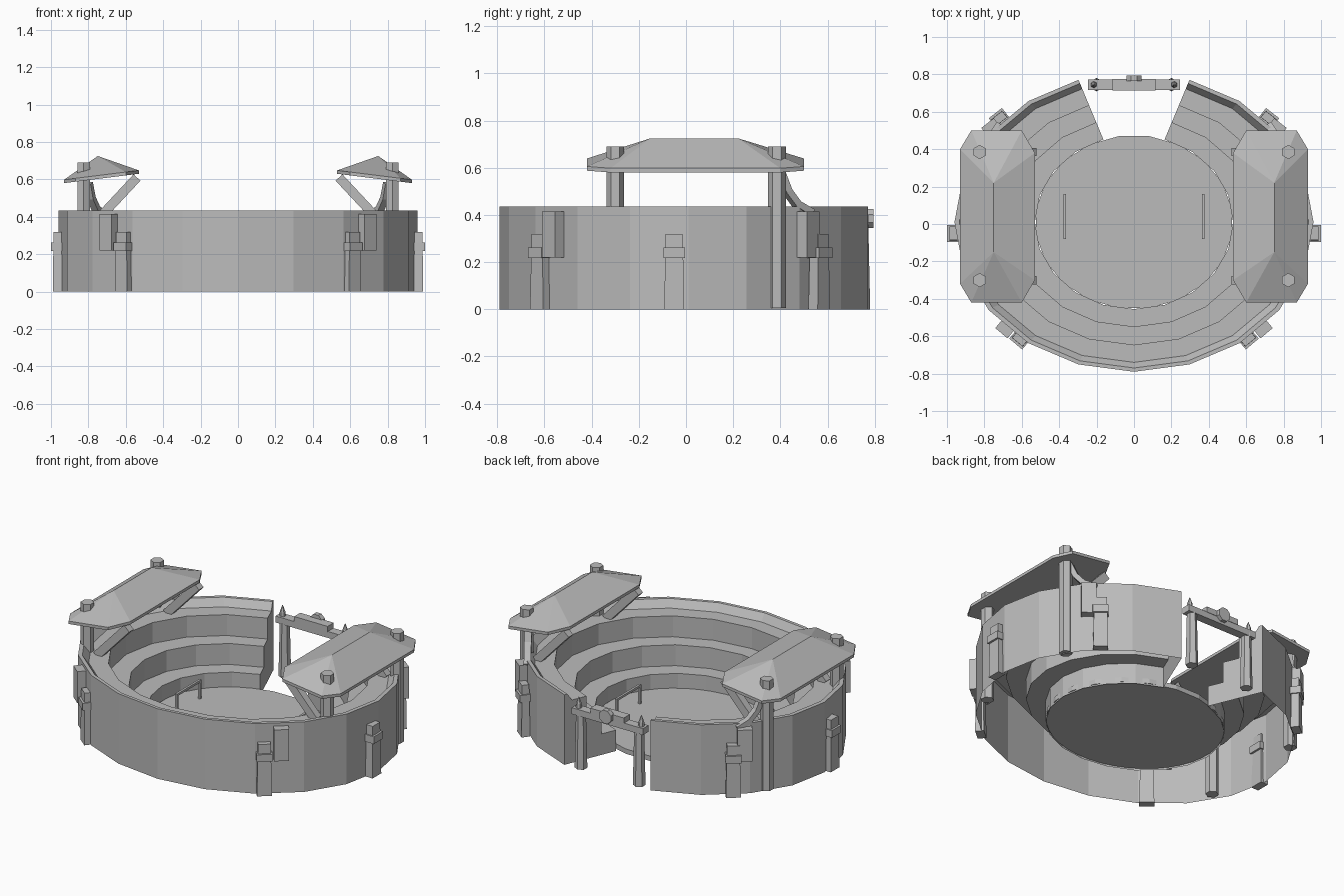
import bpy, bmesh, math
from mathutils import Vector, Matrix

if "Cube" in bpy.data.objects:
    bpy.data.objects.remove(bpy.data.objects["Cube"])

stone = bpy.data.materials.new("plain grey")
stone.use_nodes = True
GREY = (0.5, 0.5, 0.5, 1)
stone.diffuse_color = GREY
stone.node_tree.nodes["Principled BSDF"].inputs["Base Color"].default_value = GREY

CY, SIDES = 0.01, 20
OUTER, INNER = Vector((0.96, 0.80)), Vector((0.53, 0.465))


def finish(bm, name):
    bmesh.ops.recalc_face_normals(bm, faces=bm.faces)
    mesh = bpy.data.meshes.new(name)
    bm.to_mesh(mesh)
    bm.free()
    mesh.materials.append(stone)
    obj = bpy.data.objects.new(name, mesh)
    bpy.context.collection.objects.link(obj)
    return obj


def loft(name, rings, caps=True):
    """Skin a stack of equal closed loops."""
    bm = bmesh.new()
    loops = [[bm.verts.new(p) for p in ring] for ring in rings]
    n = len(loops[0])
    for a, b in zip(loops, loops[1:]):
        for i in range(n):
            j = (i + 1) % n
            bm.faces.new((a[i], a[j], b[j], b[i]))
    if caps:
        bm.faces.new(loops[0])
        bm.faces.new(loops[-1])
    return finish(bm, name)


def box(name, center, size, turn=0, taper=1):
    """Upright box turned about z, narrowed at the top by taper."""
    m = Matrix.Translation(center) @ Matrix.Rotation(turn, 4, "Z")
    hx, hy, hz = (s / 2 for s in size)
    corners = ((-1, -1), (1, -1), (1, 1), (-1, 1))
    return loft(name, [[m @ Vector((u * hx * t, v * hy * t, z)) for u, v in corners]
                       for z, t in ((-hz, 1), (hz, taper))])


def beam(name, path, width, depth, sides=4):
    """Sweep a polygon along a path lying in a vertical plane."""
    path = [Vector(p) for p in path]
    rings = []
    for i, p in enumerate(path):
        d = (path[min(i + 1, len(path) - 1)] - path[max(i - 1, 0)]).normalized()
        ref = Vector((0, 0, 1)) if abs(d.z) < 0.95 else Vector((1, 0, 0))
        side = d.cross(ref).normalized()
        up = side.cross(d)
        k = 1 / math.cos(math.pi / sides) / 2
        angles = [(j + 0.5) * math.tau / sides for j in range(sides)]
        rings.append([p + side * math.cos(a) * width * k + up * math.sin(a) * depth * k
                      for a in angles])
    return loft(name, rings)


def column(name, x, y, levels, sides=6):
    """Round-ish post from (height, radius) levels."""
    return loft(name, [[(x + r * math.sin(i * math.tau / sides),
                         y + r * math.cos(i * math.tau / sides), z)
                        for i in range(sides)] for z, r in levels])


# Tiered seating ring, open at the back and hollow underneath
profile = ((0, 0), (0, 0.435), (0.06, 0.435), (0.15, 0.39), (0.43, 0.39),
           (0.43, 0.26), (0.72, 0.26), (0.72, 0.13), (1, 0.13), (1, 0))
bm = bmesh.new()
sections = []
for k in range(1, SIDES):
    a = k * math.tau / SIDES
    radii = [(OUTER.lerp(INNER, f), z) for f, z in profile]
    sections.append([bm.verts.new((r.x * math.sin(a), CY + r.y * math.cos(a), z))
                     for r, z in radii])
for s, t in zip(sections, sections[1:]):
    for i in range(len(profile) - 1):
        bm.faces.new((s[i], s[i + 1], t[i + 1], t[i]))
bm.faces.new(sections[0])
bm.faces.new(sections[-1])
finish(bm, "seating_ring")

# Arena floor
loft("arena_floor", [[(INNER.x * math.sin((i + 0.5) * math.tau / SIDES),
                       CY + INNER.y * math.cos((i + 0.5) * math.tau / SIDES), z)
                      for i in range(SIDES)] for z in (0.01, 0.04)])

for s, label in ((1, "left"), (-1, "right")):
    # Canopy: tilted chamfered eave, flat below, hipped to a ridge above
    outline = ((0.93, -0.32), (0.93, 0.40), (0.87, 0.50), (0.60, 0.50),
               (0.53, 0.38), (0.53, -0.30), (0.60, -0.42), (0.87, -0.42))
    bm = bmesh.new()
    low, high = [[bm.verts.new((s * x, y, 0.58 + (0.93 - x) * 0.125 + t))
                  for x, y in outline] for t in (0, 0.018)]
    front, back = [bm.verts.new((s * 0.75, y, 0.725)) for y in (-0.15, 0.22)]
    bm.faces.new(low)
    for i in range(8):
        j = (i + 1) % 8
        bm.faces.new((low[i], low[j], high[j], high[i]))
        if i in (0, 4):
            ends = (back, front) if i == 0 else (front, back)
            bm.faces.new((high[i], high[j], *ends))
        else:
            bm.faces.new((high[i], high[j], back if i in (1, 2, 3) else front))
    finish(bm, label + "_canopy")

    # Canopy posts and diagonal braces
    for y, end in ((-0.30, "front"), (0.385, "back")):
        column(f"{label}_{end}_post", s * 0.825, y, ((0.005, 0.038), (0.69, 0.038)))
        beam(f"{label}_{end}_brace",
             ((s * 0.75, y, 0.385), (s * 0.54, y, 0.61)), 0.045, 0.05)

    # Curved bracket from the back post to the wall
    beam(label + "_bracket", ((s * 0.80, 0.40, 0.58), (s * 0.785, 0.43, 0.50),
                              (s * 0.76, 0.47, 0.445), (s * 0.72, 0.53, 0.41)), 0.04, 0.03)

    # Buttresses round the wall: tapered pier, collar, and a higher block beside it
    for end, px, py, turn, block in (("side", 0.965, -0.05, 90, None),
                                     ("front", 0.61, -0.615, 40, (0.685, -0.555)),
                                     ("back", 0.72, 0.565, -38, (0.76, 0.51))):
        angle = math.radians(turn) * s
        box(f"{label}_{end}_pier", (s * px, py, 0.16), (0.085, 0.05, 0.32), angle, 0.85)
        box(f"{label}_{end}_collar", (s * px, py, 0.24), (0.09, 0.07, 0.045), angle)
        if block:
            box(f"{label}_{end}_block", (s * block[0], block[1], 0.318),
                (0.085, 0.075, 0.195), angle)

    # Gate post with a spike
    column(label + "_gate_post", s * 0.20, 0.745,
           ((0, 0.036), (0.36, 0.028)))
    column(label + "_gate_spike", s * 0.215, 0.745,
           ((0.37, 0.018), (0.395, 0.016), (0.435, 0.002)))

    # Floor hurdle
    x = s * 0.37
    beam(label + "_hurdle_rail", ((x, -0.08, 0.15), (x, 0.16, 0.15)), 0.014, 0.014)
    for y in (-0.073, 0.153):
        box(label + "_hurdle_leg", (x, y, 0.09), (0.014, 0.014, 0.12))

# Gate lintel, plaque and disc
box("gate_lintel", (0, 0.745, 0.35), (0.49, 0.055, 0.04))
box("gate_plaque", (0, 0.745, 0.385), (0.23, 0.06, 0.035))
beam("gate_disc", ((0, 0.765, 0.385), (0, 0.795, 0.385)), 0.08, 0.08, 8)
